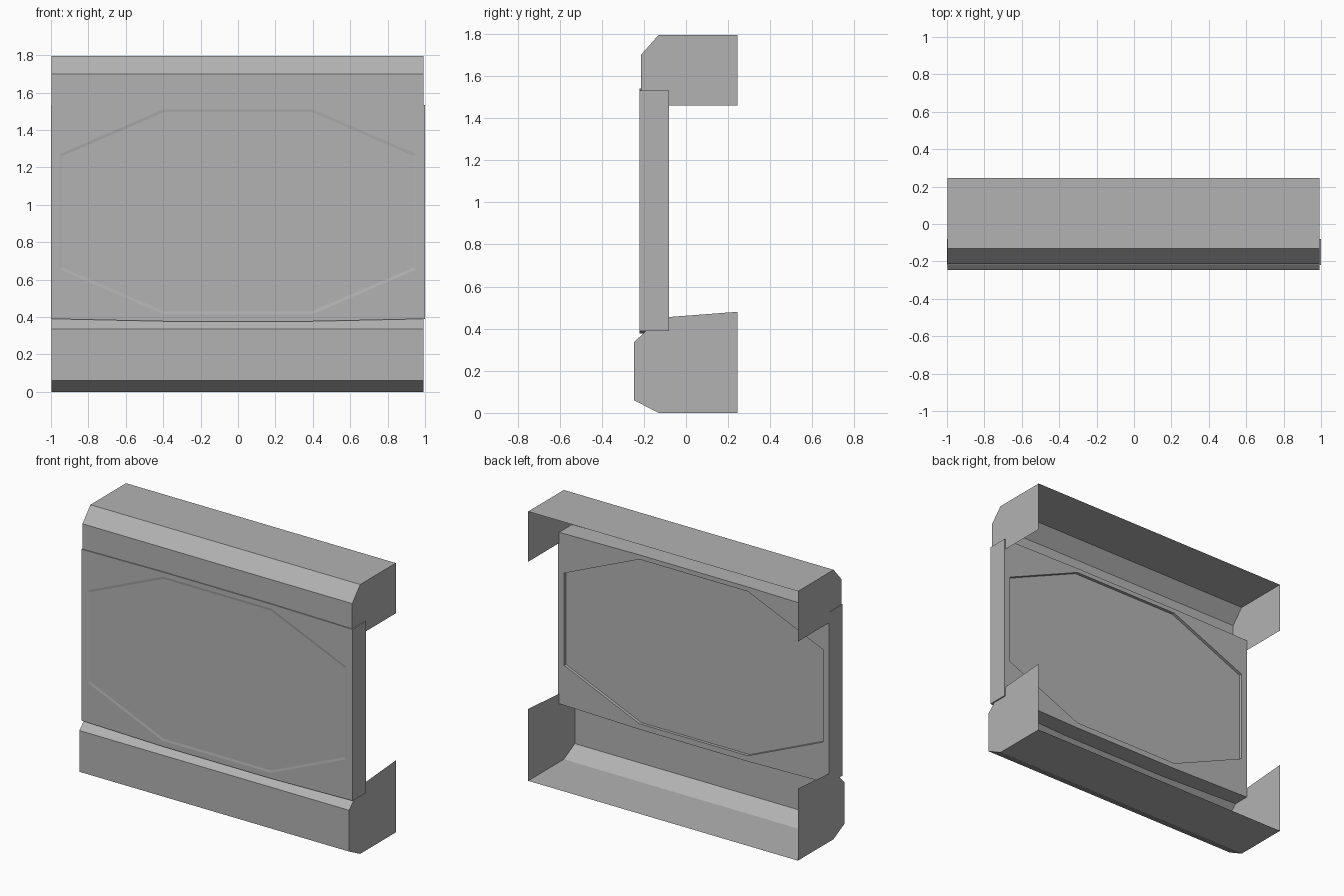
import bpy
import bmesh

cube = bpy.data.objects.get("Cube")
if cube:
    bpy.data.objects.remove(cube, do_unlink=True)

# One plain grey for every part
grey = bpy.data.materials.new("plain_grey")
grey.use_nodes = True
colour = (0.45, 0.45, 0.45, 1.0)
grey.diffuse_color = colour
grey.node_tree.nodes["Principled BSDF"].inputs["Base Color"].default_value = colour


def finish(name, bm):
    bmesh.ops.recalc_face_normals(bm, faces=bm.faces)
    mesh = bpy.data.meshes.new(name)
    bm.to_mesh(mesh)
    bm.free()
    mesh.materials.append(grey)
    obj = bpy.data.objects.new(name, mesh)
    bpy.context.collection.objects.link(obj)
    return obj


def rail(name, profile, walls, x0=-0.997, x1=0.992):
    """Thin-walled rail: closed ends, with only the first `walls` sides of the profile."""
    bm = bmesh.new()
    a = [bm.verts.new((x0, y, z)) for y, z in profile]
    b = [bm.verts.new((x1, y, z)) for y, z in profile]
    bm.faces.new(a)
    bm.faces.new(b[::-1])
    for i in range(walls):
        bm.faces.new((a[i + 1], a[i], b[i], b[i + 1]))
    return finish(name, bm)


# Top rail: open at the back and underneath
rail("top_rail", [(0.245, 1.795), (-0.13, 1.795), (-0.214, 1.70),
                  (-0.214, 1.46), (0.245, 1.46)], 3)

# Bottom rail: open at the back and on top
rail("bottom_rail", [(0.245, 0.0), (-0.13, 0.0), (-0.247, 0.06), (-0.247, 0.335),
                     (-0.19, 0.39), (-0.19, 0.447), (0.245, 0.48)], 5)


def octagon(half_x, mid_x, tops, bottoms):
    """Eight points symmetric in x; tops and bottoms give (mid, side) heights."""
    right = [(mid_x, tops[0]), (half_x, tops[1]), (half_x, bottoms[1]), (mid_x, bottoms[0])]
    return right + [(-x, z) for x, z in reversed(right)]


# Centre panel with shallow octagonal recesses on both faces
outer = octagon(1.0, 0.4, (1.54, 1.532), (0.377, 0.39))
window = octagon(0.955, 0.4, (1.51, 1.27), (0.415, 0.655))
window_floor = octagon(0.94, 0.395, (1.495, 1.26), (0.43, 0.665))
rings = [(window, -0.10), (window, -0.08), (outer, -0.08),
         (outer, -0.22), (window, -0.22), (window_floor, -0.2175)]

bm = bmesh.new()
loops = [[bm.verts.new((x, y, z)) for x, z in pts] for pts, y in rings]
for a, b in zip(loops, loops[1:]):
    for i in range(8):
        j = (i + 1) % 8
        bm.faces.new((a[i], a[j], b[j], b[i]))
bm.faces.new(loops[0][::-1])
bm.faces.new(loops[-1])
finish("centre_panel", bm)
